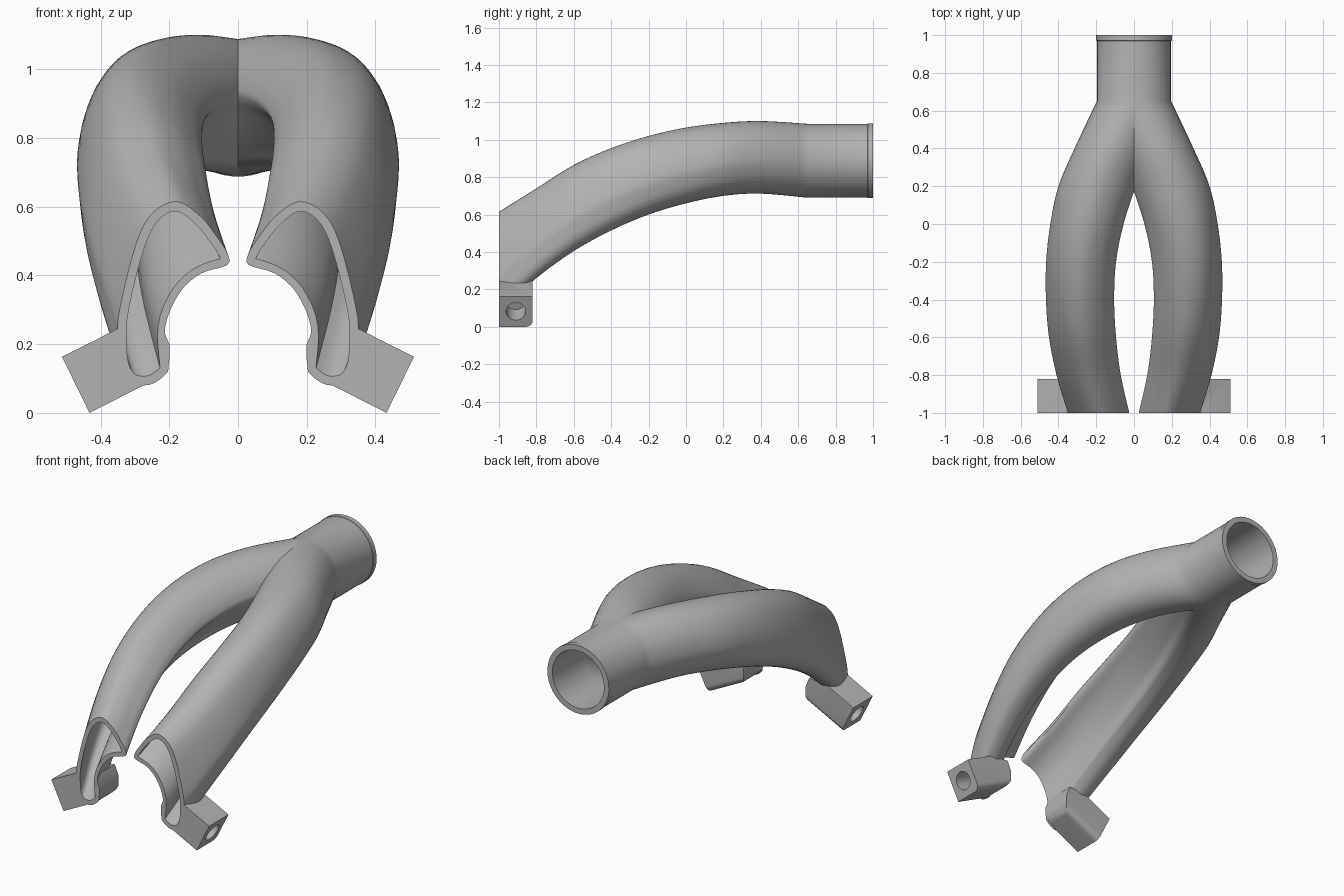
import bpy, bmesh
from math import cos, sin, radians
from mathutils import Vector, Matrix

cube = bpy.data.objects.get("Cube")
if cube:
    bpy.data.objects.remove(cube)

grey = bpy.data.materials.new("plain_grey")
grey.use_nodes = True
colour = (0.45, 0.45, 0.45, 1)
grey.diffuse_color = colour
grey.node_tree.nodes["Principled BSDF"].inputs["Base Color"].default_value = colour

# Mouth outline: angle on the round pipe, then x and z on the crescent mouth
MOUTH = [(0, .35, .30), (45, .30, .49), (70, .25, .58), (95, .175, .615),
         (120, .10, .57), (145, .05, .51), (165, .02, .465), (175, .02, .43),
         (195, .10, .405), (215, .165, .35), (235, .21, .25), (250, .20, .14),
         (262, .21, .11), (275, .26, .08), (300, .32, .09), (320, .35, .14),
         (340, .355, .22)]
# Leg stations: y, inner x, outer x, bottom z, top z
LEG = [(-1, .025, .35, .08, .615), (-.8, .07, .41, .26, .74),
       (-.6, .095, .45, .405, .865), (-.4, .105, .466, .515, .955),
       (-.2, .095, .465, .60, 1.02), (0, .055, .443, .66, 1.065),
       (.2, -.01, .40, .70, 1.09), (.4, -.085, .315, .712, 1.10),
       (.65, -.197, .197, .69, 1.085)]
WALL = 0.025
COLLAR_Z = 0.8875


def catmull(a, b, c, d, t):
    return [q + .5 * t * (r - p + t * (2*p - 5*q + 4*r - s + t * (3*(q - r) + s - p)))
            for p, q, r, s in zip(a, b, c, d)]


def outline(steps=4):
    """Matching points on the unit circle and on the crescent mouth."""
    n, pairs = len(MOUTH), []
    for i in range(n):
        quad = [MOUTH[(i + k) % n] for k in (-1, 0, 1, 2)]
        a0, a1 = quad[1][0], quad[2][0] or 360
        for s in range(steps):
            t = s / steps
            x, z = catmull(*[q[1:] for q in quad], t)
            a = radians(a0 + (a1 - a0) * t)
            crescent = Vector(((x - .1875) / .1675, (z - .3475) / .2675))
            pairs.append((Vector((cos(a), sin(a))), crescent))
    return pairs


PAIRS = outline()


def section(y, x0, x1, z0, z1):
    """Blend circle to crescent and fit it to the box of this station."""
    t = max(0, (.65 - y) / 1.65)
    pts = [c.lerp(m, t) for c, m in PAIRS]
    us, vs = [p.x for p in pts], [p.y for p in pts]
    return [Vector((x0 + (x1 - x0) * (p.x - min(us)) / (max(us) - min(us)), y,
                    z0 + (z1 - z0) * (p.y - min(vs)) / (max(vs) - min(vs)))) for p in pts]


def inset(ring, width):
    """Move a ring inward, then relax tight corners."""
    n, out = len(ring), []
    for i, p in enumerate(ring):
        d = (ring[(i + 1) % n] - ring[i - 1]).normalized()
        out.append(p + Vector((-d.z, 0, d.x)) * width)
    for _ in range(3):
        out = [(out[i - 1] + out[i] * 2 + out[(i + 1) % n]) / 4 for i in range(n)]
    return out


def circle(y, r):
    return [Vector((c.x * r, y, COLLAR_Z + c.y * r)) for c, _ in PAIRS]


def leg_rings(steps=5):
    rings, last = [], len(LEG) - 1
    for i in range(last):
        quad = [LEG[min(max(i + k, 0), last)] for k in (-1, 0, 1, 2)]
        rings += [section(*catmull(*quad, s / steps)) for s in range(steps)]
    return rings + [section(*LEG[-1])]


def loft(bm, rings, closed):
    loops = [[bm.verts.new(p) for p in ring] for ring in rings]
    n = len(loops[0])
    for k in range(len(loops) if closed else len(loops) - 1):
        a, b = loops[k], loops[(k + 1) % len(loops)]
        for i in range(n):
            j = (i + 1) % n
            bm.faces.new((a[i], a[j], b[j], b[i]))
    if not closed:
        bm.faces.new(loops[0])
        bm.faces.new(loops[-1])


def make_object(name, bm):
    bmesh.ops.recalc_face_normals(bm, faces=bm.faces[:])
    mesh = bpy.data.meshes.new(name)
    bm.to_mesh(mesh)
    bm.free()
    mesh.materials.append(grey)
    ob = bpy.data.objects.new(name, mesh)
    bpy.context.collection.objects.link(ob)
    return ob


def smooth(ob, angle=35):
    bpy.ops.object.select_all(action='DESELECT')
    ob.select_set(True)
    bpy.context.view_layer.objects.active = ob
    bpy.ops.object.shade_smooth_by_angle(angle=radians(angle))


# Forked duct: outer skin, collar lip, then the bore back to the mouth
outer = leg_rings()
bore = [inset(r, WALL) for r in outer]
collar = [circle(.97, .197), circle(.972, .2), circle(1, .2)]
collar_bore = [circle(1, .168), circle(.7, .168)]
bm = bmesh.new()
loft(bm, outer + collar + collar_bore + bore[::-1], closed=True)
bmesh.ops.bisect_plane(bm, geom=bm.verts[:] + bm.edges[:] + bm.faces[:], dist=1e-5,
                       plane_co=(0, 0, 0), plane_no=(1, 0, 0), clear_inner=True)
bmesh.ops.mirror(bm, geom=bm.verts[:] + bm.edges[:] + bm.faces[:],
                 axis='X', merge_dist=1e-4)
smooth(make_object("forked_duct", bm))

# Mounting lugs: slanted block under each mouth
profile = [(.512, .163), (.432, 0), (.2, .118), (.2, .2), (.225, .26), (.34, .25)]
bm = bmesh.new()
front = bm.faces.new([bm.verts.new((x, -1, z)) for x, z in profile])
moved = bmesh.ops.extrude_face_region(bm, geom=[front])["geom"]
bmesh.ops.translate(bm, vec=(0, .18, 0),
                    verts=[v for v in moved if isinstance(v, bmesh.types.BMVert)])
if not front.is_valid or len(bm.faces) < len(profile) + 2:
    bm.faces.new([v for v in bm.verts if v.co.y < -.99])


def rounded(edge):
    a, b = (v.co for v in edge.verts)
    back_bottom = min(a.y, b.y) > -.9 and max(a.z, b.z) < .13
    inner_corner = abs(a.y - b.y) > .1 and a.x < .21 and a.z < .13
    return back_bottom or inner_corner


bmesh.ops.bevel(bm, geom=[e for e in bm.edges if rounded(e)], offset=.035,
                segments=5, profile=.5, affect='EDGES')
lugs = make_object("mounting_lugs", bm)

# Cutters: the duct bore and the blind bolt hole
bm = bmesh.new()
ahead = [p - Vector((0, .05, 0)) for p in bore[0]]
loft(bm, [ahead] + bore[:15], closed=False)
bore_cutter = make_object("bore_cutter", bm)
bm = bmesh.new()
axis = Vector((.89, 0, -.45)).normalized()
place = Matrix.Translation((.472, -.91, .082)) @ axis.to_track_quat('Z', 'Y').to_matrix().to_4x4()
bmesh.ops.create_cone(bm, cap_ends=True, segments=32, radius1=.052, radius2=.052,
                      depth=.25, matrix=place)
hole_cutter = make_object("bolt_hole_cutter", bm)

smooth(lugs)
for cutter in (bore_cutter, hole_cutter):
    cut = lugs.modifiers.new(cutter.name, 'BOOLEAN')
    cut.operation = 'DIFFERENCE'
    cut.solver = 'EXACT'
    cut.object = cutter
    cutter.hide_render = True
    cutter.hide_set(True)
lugs.modifiers.new("other_side", 'MIRROR')
